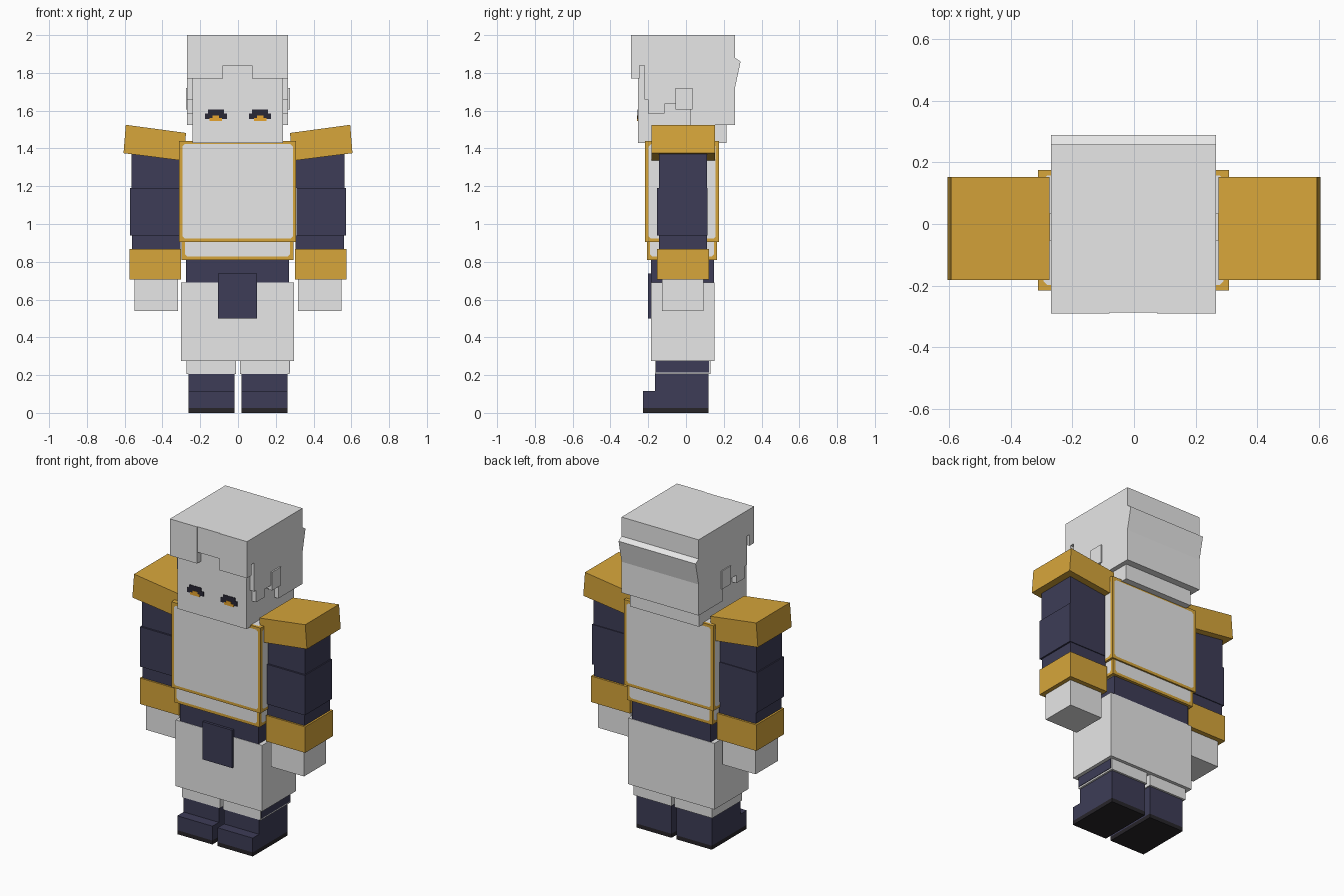
import bpy
import bmesh

cube = bpy.data.objects.get("Cube")
if cube:
    bpy.data.objects.remove(cube, do_unlink=True)


def material(name, rgb):
    m = bpy.data.materials.new(name)
    m.use_nodes = True
    col = (*rgb, 1.0)
    m.diffuse_color = col
    m.node_tree.nodes["Principled BSDF"].inputs["Base Color"].default_value = col
    return m


GREY = material("pale_grey", (0.80, 0.80, 0.80))
GOLD = material("gold", (0.68, 0.38, 0.043))
NAVY = material("dark_navy", (0.047, 0.046, 0.095))
SOLE = material("sole_black", (0.020, 0.018, 0.022))
EYE = material("eye_dark", (0.022, 0.020, 0.036))
IRIS = material("amber", (0.85, 0.40, 0.03))


def finish(name, bm, mats):
    bmesh.ops.recalc_face_normals(bm, faces=bm.faces)
    me = bpy.data.meshes.new(name)
    bm.to_mesh(me)
    bm.free()
    for m in mats:
        me.materials.append(m)
    ob = bpy.data.objects.new(name, me)
    bpy.context.collection.objects.link(ob)
    return ob


def prism(name, points, axis, lo, hi, mat):
    """Extrude a closed profile along x (points are y,z) or y (points are x,z)."""
    bm = bmesh.new()
    verts = [bm.verts.new((lo, a, b) if axis == "x" else (a, lo, b)) for a, b in points]
    face = bm.faces.new(verts)
    out = bmesh.ops.extrude_face_region(bm, geom=[face])
    step = (hi - lo, 0, 0) if axis == "x" else (0, hi - lo, 0)
    bmesh.ops.translate(bm, vec=step,
                        verts=[g for g in out["geom"] if isinstance(g, bmesh.types.BMVert)])
    return finish(name, bm, [mat])


def box(name, x, y, z, mat):
    rect = [(x[0], z[0]), (x[1], z[0]), (x[1], z[1]), (x[0], z[1])]
    return prism(name, rect, "y", y[0], y[1], mat)


def trimmed_box(name, x, y, z, trim=0.025, chamfer=0.012):
    """Box whose faces are grey panels framed by gold with clipped corners."""
    bm = bmesh.new()
    bmesh.ops.create_cube(bm, size=1)
    for v in bm.verts:
        v.co = [r[0] if c < 0 else r[1] for c, r in zip(v.co, (x, y, z))]
    outer = set(bm.verts)
    bmesh.ops.inset_individual(bm, faces=bm.faces[:], thickness=trim)
    inner = [v for v in bm.verts if v not in outer]
    bmesh.ops.bevel(bm, geom=inner, offset=chamfer, segments=1, affect="VERTICES")
    for f in bm.faces:
        f.material_index = 1 if len(f.verts) == 8 else 0
    return finish(name, bm, [GOLD, GREY])


def span(s, a, b):
    """Mirror an x range to side s."""
    return (a, b) if s > 0 else (-b, -a)


# Head and hair
box("head", (-0.24, 0.238), (-0.255, 0.215), (1.43, 1.95), GREY)
hair_profile = [
    (-0.25, 2.0), (-0.25, 1.84), (-0.22, 1.84), (-0.22, 1.66), (-0.20, 1.66),
    (-0.20, 1.585), (-0.115, 1.585), (-0.115, 1.635), (-0.055, 1.635),
    (-0.055, 1.61), (0.02, 1.61), (0.02, 1.525), (0.259, 1.525),
    (0.259, 1.72), (0.289, 1.86), (0.259, 1.88), (0.259, 2.0)]
prism("hair", hair_profile, "x", -0.269, 0.266, GREY)
box("fringe_middle", (-0.08, 0.075), (-0.287, -0.24), (1.84, 2.0), GREY)
box("fringe_right", (-0.269, -0.08), (-0.291, -0.245), (1.77, 2.0), GREY)
box("fringe_left", (0.075, 0.266), (-0.291, -0.245), (1.77, 2.0), GREY)

# Eyes: thin plates on the face
for s, side in ((1, "left"), (-1, "right")):
    box(f"eye_upper_{side}", span(s, 0.075, 0.16), (-0.258, -0.25), (1.58, 1.605), EYE)
    box(f"eye_{side}", span(s, 0.058, 0.175), (-0.258, -0.25), (1.555, 1.585), EYE)
    box(f"iris_lower_{side}", span(s, 0.085, 0.15), (-0.260, -0.25), (1.546, 1.562), IRIS)
    box(f"iris_upper_{side}", span(s, 0.10, 0.135), (-0.260, -0.25), (1.562, 1.574), IRIS)
    box(f"side_lock_{side}", span(s, 0.25, 0.275), (-0.055, 0.035), (1.605, 1.72), GREY)

# Torso armour, belt, hips and front cloth
trimmed_box("chest_armour", (-0.312, 0.308), (-0.216, 0.175), (0.905, 1.44))
trimmed_box("waist_armour", (-0.298, 0.294), (-0.207, 0.165), (0.81, 0.96))
box("belt", (-0.275, 0.27), (-0.184, 0.148), (0.68, 0.83), NAVY)
box("hips", (-0.302, 0.297), (-0.186, 0.15), (0.275, 0.69), GREY)
box("front_cloth", (-0.106, 0.10), (-0.20, -0.18), (0.50, 0.737), NAVY)

# Arms and legs
boot = [(-0.228, 0.025), (0.118, 0.025), (0.118, 0.205), (-0.165, 0.205),
        (-0.165, 0.115), (-0.228, 0.115)]
for s, side in ((1, "left"), (-1, "right")):
    pad = [(0.275, 1.482), (0.594, 1.525), (0.606, 1.375), (0.29, 1.335)]
    prism(f"shoulder_pad_{side}", [(s * a, b) for a, b in pad], "y", -0.182, 0.153, GOLD)
    box(f"upper_arm_{side}", span(s, 0.305, 0.565), (-0.143, 0.11), (1.19, 1.40), NAVY)
    box(f"elbow_{side}", span(s, 0.31, 0.572), (-0.154, 0.115), (0.94, 1.19), NAVY)
    box(f"forearm_{side}", span(s, 0.305, 0.562), (-0.143, 0.11), (0.85, 0.94), NAVY)
    box(f"cuff_{side}", span(s, 0.302, 0.574), (-0.154, 0.122), (0.705, 0.868), GOLD)
    box(f"hand_{side}", span(s, 0.318, 0.548), (-0.128, 0.092), (0.54, 0.72), GREY)
    box(f"lower_leg_{side}", span(s, 0.011, 0.273), (-0.165, 0.13), (0.205, 0.29), GREY)
    prism(f"boot_{side}", boot, "x", *span(s, 0.018, 0.262), NAVY)
    box(f"sole_{side}", span(s, 0.018, 0.262), (-0.228, 0.118), (0.0, 0.025), SOLE)

# Dark patch on the outside of the left leg
box("leg_patch", (0.27, 0.276), (-0.16, 0.123), (0.215, 0.274), NAVY)
